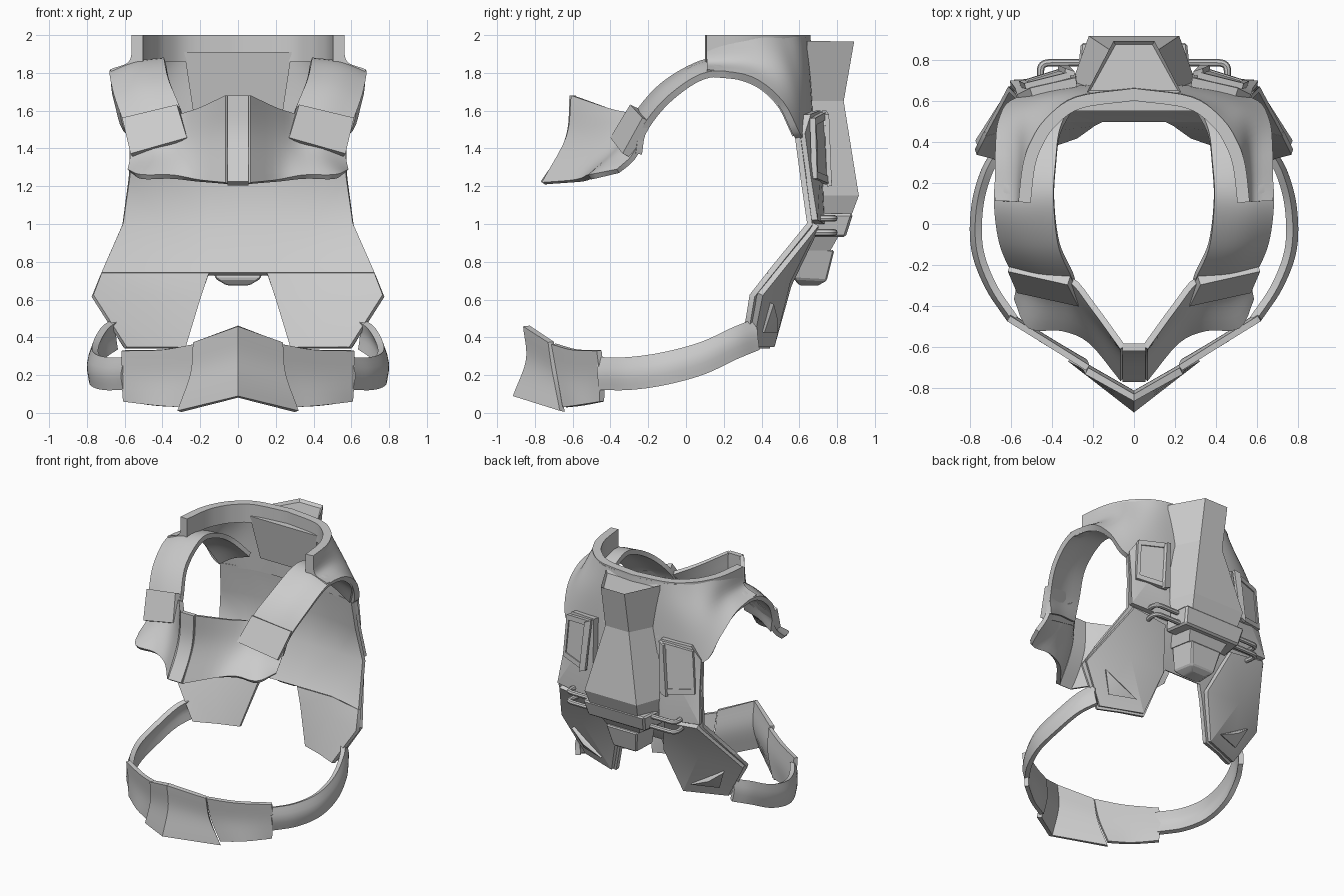
import bpy, bmesh
from mathutils import Vector

if "Cube" in bpy.data.objects:
    bpy.data.objects.remove(bpy.data.objects["Cube"])


def finish(name, me, thick=0.0, mirror=True, bevel=0.0, angle=0.6):
    ob = bpy.data.objects.new(name, me)
    bpy.context.collection.objects.link(ob)
    if mirror:
        m = ob.modifiers.new("mirror", 'MIRROR')
        m.use_clip = True
        m.merge_threshold = 0.002
    if thick:
        s = ob.modifiers.new("solid", 'SOLIDIFY')
        s.thickness = thick
        s.offset = 0
        s.use_even_offset = False
    if bevel:
        b = ob.modifiers.new("bevel", 'BEVEL')
        b.width = bevel
        b.segments = 1
        b.limit_method = 'ANGLE'
    bpy.ops.object.select_all(action='DESELECT')
    ob.select_set(True)
    bpy.context.view_layer.objects.active = ob
    bpy.ops.object.convert(target='MESH')
    bpy.ops.object.shade_smooth_by_angle(angle=angle)
    return ob


def spline(pts, n):
    """Catmull-Rom resampling of a point list; n = 1 keeps it as it is."""
    pts = [Vector(p) for p in pts]
    ext = [2 * pts[0] - pts[1]] + pts + [2 * pts[-1] - pts[-2]]
    out = []
    for i in range(len(pts) - 1):
        a, b, c, d = ext[i:i + 4]
        for k in range(n):
            t = k / n
            out.append(0.5 * (2 * b + (c - a) * t + (2 * a - 5 * b + 4 * c - d) * t * t
                              + (3 * b - a - 3 * c + d) * t ** 3))
    return out + [pts[-1]]


def loft(name, rows, thick, su=1, sv=1, **kw):
    """Sheet through rows of points, thickened and mirrored."""
    rows = [spline(r, su) for r in rows]
    cols = [spline(c, sv) for c in zip(*rows)]
    bm = bmesh.new()
    g = [[bm.verts.new(p) for p in c] for c in cols]
    for i in range(len(g) - 1):
        for j in range(len(g[0]) - 1):
            bm.faces.new((g[i][j], g[i + 1][j], g[i + 1][j + 1], g[i][j + 1]))
    me = bpy.data.meshes.new(name)
    bm.to_mesh(me)
    return finish(name, me, thick, **kw)


def fan(name, outline, centre, thick, **kw):
    """Faceted slab: outline joined to a raised centre."""
    n = len(outline)
    me = bpy.data.meshes.new(name)
    me.from_pydata(outline + [centre], [], [(i, (i + 1) % n, n) for i in range(n)])
    return finish(name, me, thick, angle=0.3, **kw)


def stack(name, sections, inset_top=False, bevel=0.0):
    """Solid from trapezoid sections (front half width, front y, back half width, back y, front z, back z)."""
    bm = bmesh.new()
    loops = [[bm.verts.new(p) for p in ((-f, yf, zf), (f, yf, zf), (b, yb, zb), (-b, yb, zb))]
             for f, yf, b, yb, zf, zb in sections]
    top = bm.faces.new(loops[0])
    bm.faces.new(loops[-1][::-1])
    for l, m in zip(loops, loops[1:]):
        for i in range(4):
            bm.faces.new((l[i], m[i], m[(i + 1) % 4], l[(i + 1) % 4]))
    bmesh.ops.recalc_face_normals(bm, faces=bm.faces)
    if inset_top:
        bmesh.ops.inset_individual(bm, faces=[top], thickness=0.02, depth=-0.02)
    me = bpy.data.meshes.new(name)
    bm.to_mesh(me)
    return finish(name, me, mirror=False, bevel=bevel, angle=0.3)


# Waist belt: pointed buckle, wings and side straps
loft("buckle_centre", [[(0, -.845, .46), (.23, -.715, .375)],
                       [(0, -.83, .28), (.245, -.69, .2)],
                       [(0, -.9, .085), (.31, -.655, .008)]], .035, sv=6)
loft("buckle_wing", [[(.225, -.7, .365), (.4, -.59, .335), (.61, -.46, .33)],
                     [(.24, -.67, .2), (.4, -.575, .19), (.61, -.445, .2)],
                     [(.3, -.64, .03), (.45, -.56, .04), (.6, -.445, .06)]], .03, su=4, sv=4)
belt = [(.595, -.46, .21), (.7, -.3, .21), (.765, -.12, .235),
        (.765, .08, .29), (.72, .25, .37), (.65, .37, .42)]
loft("waist_strap", [[(x - .015, y, z + .08) for x, y, z in belt],
                     [(x + .01, y, z) for x, y, z in belt],
                     [(x, y + .01, z - .085) for x, y, z in belt]], .035, su=6, sv=3)

# Back shell: hip flaps, then the body up to the arm holes
waist = [(.155, .51, .735), (.45, .51, .735), (.725, .44, .735)]
loft("hip_flap", [[(.28, .43, .345), (.44, .375, .345), (.595, .305, .345)],
                  [(.195, .49, .62), (.48, .455, .62), (.77, .35, .62)], waist], .03, angle=1)
loft("back_plate", [[(0, .51, .735)] + waist,
                    [(0, .665, 1), (.155, .665, 1), (.4, .665, 1), (.61, .655, 1)],
                    [(0, .68, 1.25), (.155, .68, 1.25), (.37, .665, 1.25), (.575, .62, 1.25)],
                    [(0, .66, 1.47), (.155, .66, 1.47), (.35, .645, 1.47), (.56, .59, 1.47)]], .03, angle=1)

# Collar flowing into the shoulders, open at the front
loft("collar", [[(0, .64, 1.985), (.28, .6, 1.985), (.41, .5, 1.985), (.48, .4, 1.985),
                 (.515, .28, 1.985), (.535, .11, 1.985)],
                [(0, .65, 1.75), (.31, .63, 1.75), (.48, .57, 1.75), (.54, .48, 1.81),
                 (.555, .32, 1.85), (.56, .11, 1.85)],
                [(0, .66, 1.46), (.3, .65, 1.46), (.57, .595, 1.46), (.645, .5, 1.64),
                 (.665, .34, 1.765), (.67, .11, 1.8)]], .04, su=5, sv=5, angle=.9)
loft("collar_rim", [[(0, .63, z), (.27, .59, z), (.405, .495, z), (.475, .39, z),
                     (.512, .28, z), (.533, .105, z)] for z in (1.86, 2.0)], .06, su=5)

# Shoulder straps arching over to the chest
inner = [(.3, .575, 1.6), (.36, .45, 1.74), (.38, .3, 1.83), (.39, .12, 1.86),
         (.365, -.1, 1.75), (.3, -.25, 1.59), (.285, -.32, 1.44)]
outer = [(.555, .58, 1.47), (.63, .49, 1.645), (.655, .34, 1.76), (.675, .12, 1.79),
         (.65, -.08, 1.67), (.59, -.22, 1.5), (.56, -.25, 1.37)]
crown = [((Vector(a) + Vector(b)) / 2 + Vector((.01, -.005, .015))) for a, b in zip(inner, outer)]
loft("shoulder_strap", [inner, crown, outer], .035, su=6, sv=4)
loft("strap_clip", [[(.315, -.27, 1.62), (.605, -.205, 1.55)],
                    [(.262, -.375, 1.445), (.56, -.31, 1.36)]], .06)

# Chest plate with a flat centre ridge and flared wings
loft("chest_ridge", [[(0, -.6, 1.68), (.055, -.6, 1.68)], [(0, -.61, 1.5), (.055, -.61, 1.5)],
                     [(0, -.66, 1.36), (.055, -.66, 1.36)],
                     [(0, -.755, 1.215), (.055, -.755, 1.215)]], .035, sv=4)
loft("chest_wing", [[(.055, -.6, 1.68), (.2, -.4, 1.61), (.31, -.27, 1.57), (.44, -.27, 1.49), (.56, -.25, 1.4)],
                    [(.055, -.625, 1.46), (.21, -.45, 1.43), (.32, -.37, 1.4), (.45, -.36, 1.36), (.565, -.29, 1.34)],
                    [(.055, -.755, 1.215), (.21, -.57, 1.23), (.35, -.51, 1.25), (.51, -.5, 1.25),
                     (.575, -.36, 1.28)]], .03, su=4, sv=5)

# Inner back pad
stack("back_pad", [(.285, .55, .285, .63, 1.91, 1.91), (.235, .605, .235, .67, 1.58, 1.58)])

# Spine pack: tapered column, lower belt box and its end block
stack("spine_pack", [(.23, .64, .1, .89, 1.97, 1.965), (.2, .64, .1, .835, 1.65, 1.65),
                     (.3, .69, .22, .915, 1.15, 1.15), (.28, .69, .2, .87, 1.03, 1.03)], inset_top=True)
stack("lower_box", [(.28, .69, .26, .885, 1.055, 1.055), (.27, .66, .24, .845, .93, .93)], bevel=.012)
stack("end_neck", [(.2, .64, .17, .81, .94, .94), (.17, .6, .14, .765, .86, .86)])
stack("end_block", [(.17, .61, .13, .785, .89, .86), (.12, .57, .1, .745, .71, .7),
                    (.06, .6, .06, .7, .675, .675)], bevel=.008)

# Cables looping from the box into the shell
for i, z in enumerate((1.03, .955)):
    for s in (-1, 1):
        cu = bpy.data.curves.new("cable", 'CURVE')
        cu.dimensions = '3D'
        cu.bevel_depth = .018
        cu.bevel_resolution = 2
        path = spline([(s * .22, .785, z), (s * .36, .785, z), (s * .435, .78, z),
                       (s * .455, .745, z), (s * .445, .68, z)], 4)
        sp = cu.splines.new('POLY')
        sp.points.add(len(path) - 1)
        for p, v in zip(sp.points, path):
            p.co = (*v, 1)
        finish("cable_%d" % i, cu, mirror=False)

# Outer armour: faceted hip panels with wedges
fan("hip_panel", [(.58, .685, 1.0), (.765, .39, .63), (.6, .335, .355),
                  (.3, .45, .355), (.2, .54, .68), (.3, .68, .97)], (.49, .535, .7), .04)
fan("hip_wedge", [(.64, .455, .58), (.57, .405, .43), (.38, .475, .43)], (.53, .475, .49), .025)

# Outer armour: upper side panels with a raised open frame
fan("side_panel", [(.28, .69, 1.6), (.5, .64, 1.58), (.56, .61, 1.48), (.57, .64, 1.25),
                   (.6, .675, 1.02), (.28, .71, 1.0)], (.42, .69, 1.3), .045)
quad = [Vector(p) for p in ((.31, .725, 1.59), (.53, .67, 1.56), (.555, .68, 1.24), (.33, .75, 1.21))]
mid = sum(quad, Vector()) / 4
ring = quad + quad[:1]
loft("side_frame", [ring, [p.lerp(mid, .22) for p in ring]], .03)
loft("side_frame_fill", [[quad[0], quad[1]], [quad[3], quad[2]]], .015)
loft("side_rail", [[(.29, .73, 1.6), (.335, .745, 1.58)], [(.32, .76, 1.22), (.37, .76, 1.2)]], .025)
